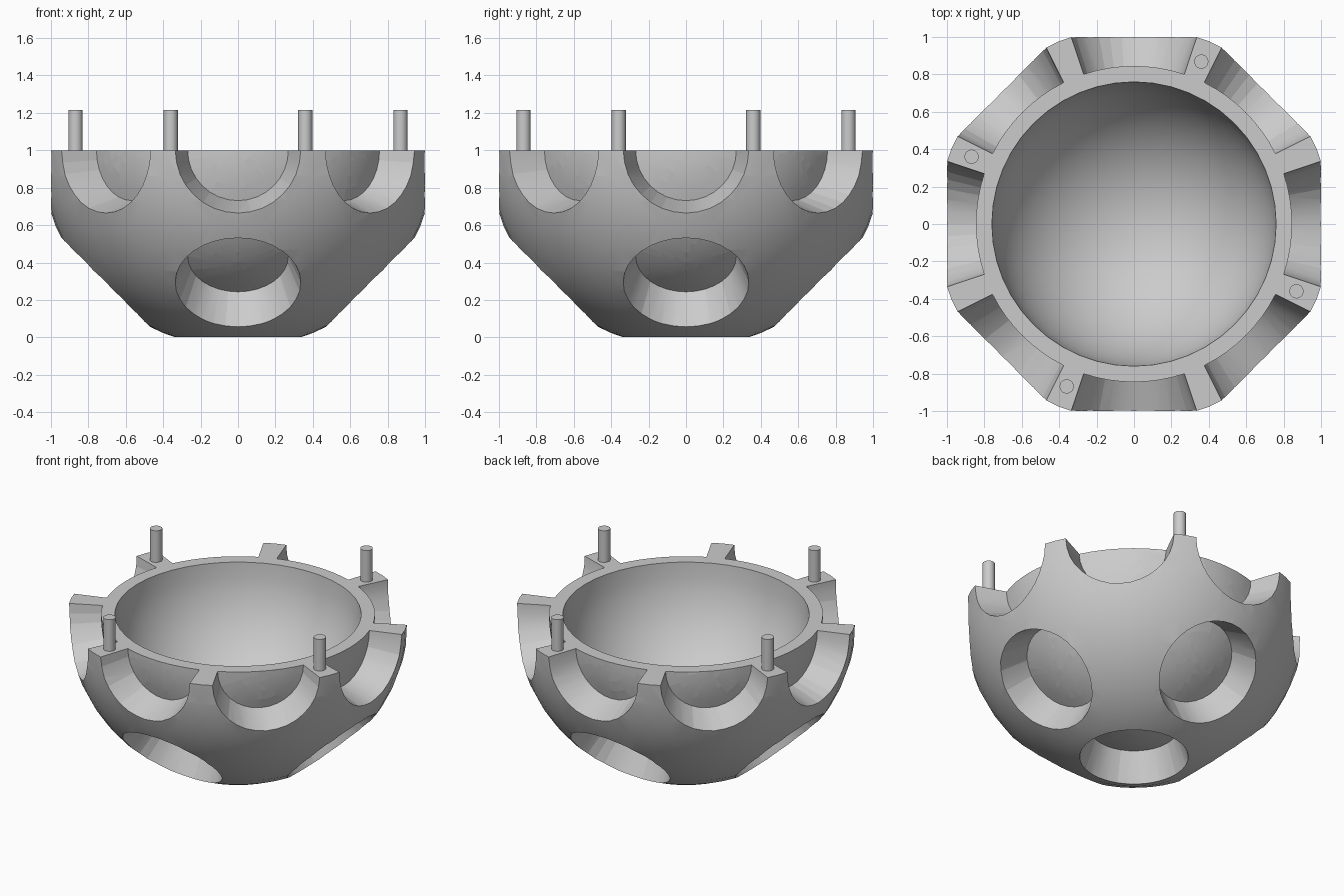
import bpy, bmesh
from math import sin, cos, pi, atan, radians
from mathutils import Vector, Matrix

cube = bpy.data.objects.get("Cube")
if cube:
    bpy.data.objects.remove(cube, do_unlink=True)

OUTER, FLOOR, INNER = 1.056, 0.845, 0.76   # sphere radii around the centre
SLOPE = 0.336                              # half width of a socket per unit of depth
CENTRE = Vector((0, 0, 1))

grey = bpy.data.materials.new("plain grey")
grey.use_nodes = True
grey.diffuse_color = (0.6, 0.6, 0.6, 1)
grey.node_tree.nodes["Principled BSDF"].inputs["Base Color"].default_value = (0.6, 0.6, 0.6, 1)


def arc(radius, start, end, steps):
    """Points (r, z) on a circle, angle measured from the axis."""
    angles = [start + (end - start) * i / steps for i in range(steps + 1)]
    return [(radius * sin(a), radius * cos(a)) for a in angles]


def lathe(bm, profile, segments, matrix):
    """Spin a closed (r, z) profile around its axis, then place it."""
    verts = [bm.verts.new((r, 0, z)) for r, z in profile]
    edges = [bm.edges.new(pair) for pair in zip(verts, verts[1:])]
    made = bmesh.ops.spin(bm, geom=verts + edges, axis=(0, 0, 1), cent=(0, 0, 0),
                          angle=2 * pi, steps=segments, use_merge=True)
    new = list({v for v in bm.verts if not v.tag})
    bmesh.ops.transform(bm, matrix=matrix, verts=new)
    for v in new:
        v.tag = True


def finish(name, bm):
    bmesh.ops.remove_doubles(bm, verts=bm.verts, dist=0.0005)
    bmesh.ops.recalc_face_normals(bm, faces=bm.faces)
    mesh = bpy.data.meshes.new(name)
    bm.to_mesh(mesh)
    bm.free()
    mesh.materials.append(grey)
    obj = bpy.data.objects.new(name, mesh)
    bpy.context.collection.objects.link(obj)
    return obj


def smooth(obj):
    bpy.ops.object.select_all(action='DESELECT')
    obj.select_set(True)
    bpy.context.view_layer.objects.active = obj
    bpy.ops.object.shade_smooth_by_angle(angle=radians(30))


# Thick half-sphere bowl
bm = bmesh.new()
lathe(bm, arc(OUTER, pi, pi / 2, 12) + arc(INNER, pi / 2, pi, 12), 48,
      Matrix.Translation(CENTRE))
bowl = finish("bowl", bm)

# Conical sockets: eight on the rim, four slanting down, one straight down
directions = [Vector((cos(i * pi / 4), sin(i * pi / 4), 0)) for i in range(8)]
directions += [Vector((cos(i * pi / 2), sin(i * pi / 2), -1)) for i in range(4)]
directions.append(Vector((0, 0, -1)))

bm = bmesh.new()
socket = arc(FLOOR, 0, atan(SLOPE), 4) + [(1.2 * SLOPE, 1.2), (0, 1.2)]
for d in directions:
    turn = d.to_track_quat('Z', 'Y').to_matrix().to_4x4()
    lathe(bm, socket, 32, Matrix.Translation(CENTRE) @ turn)
cutter = finish("socket_cutter", bm)
cutter.hide_render = True

cut = bowl.modifiers.new("sockets", 'BOOLEAN')
cut.operation = 'DIFFERENCE'
cut.solver = 'EXACT'
cut.object = cutter
smooth(bowl)
bpy.ops.object.modifier_apply(modifier=cut.name)
bpy.data.objects.remove(cutter, do_unlink=True)
smooth(bowl)

# Locating pins on every other rib
for i in range(4):
    a = radians(67.5 + 90 * i)
    bm = bmesh.new()
    bmesh.ops.create_cone(bm, cap_ends=True, segments=24, radius1=0.038, radius2=0.038, depth=0.265,
                          matrix=Matrix.Translation((0.94 * cos(a), 0.94 * sin(a), 1.0825)))
    smooth(finish(f"pin_{i + 1}", bm))
